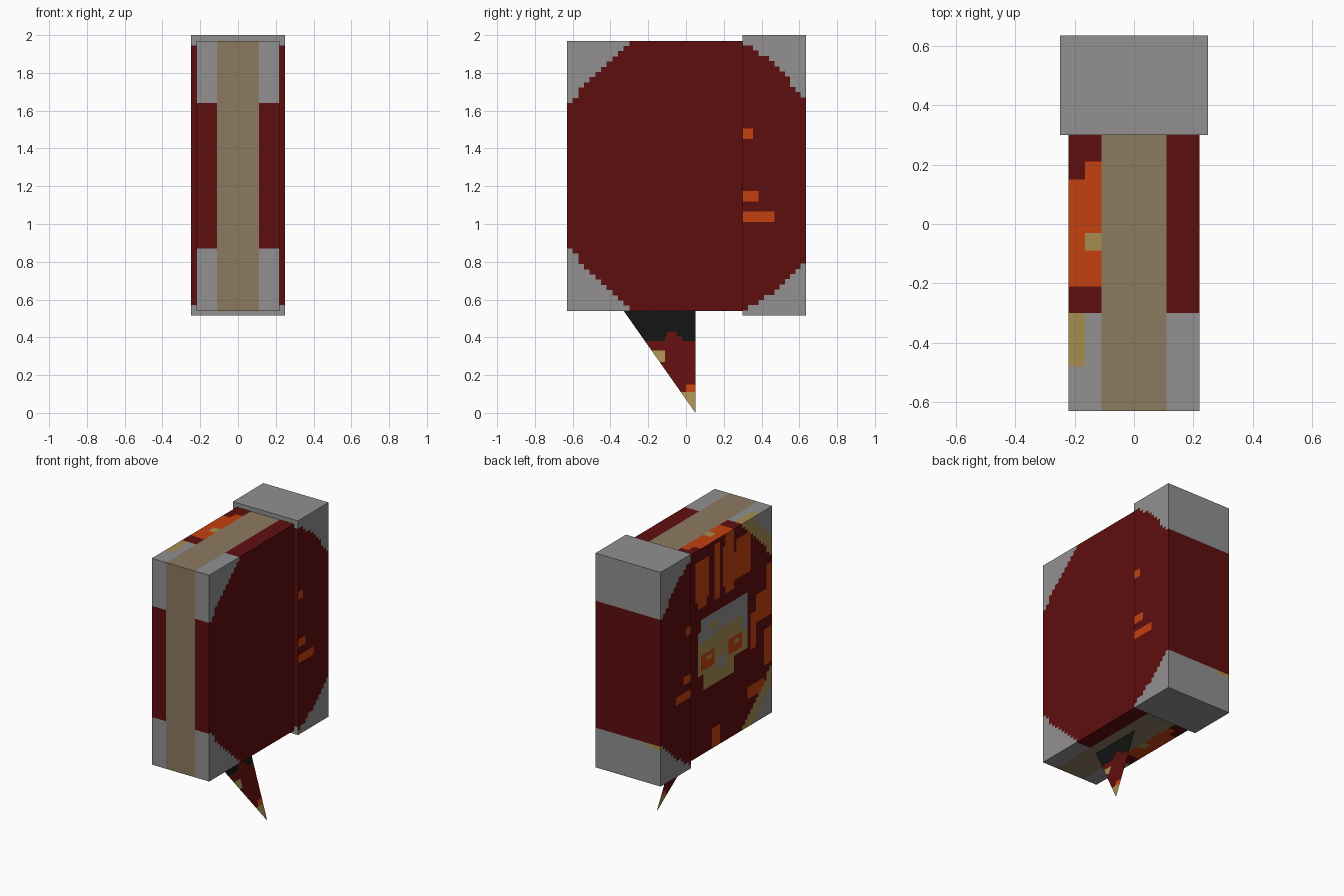
import bpy, bmesh
from mathutils import Vector

if "Cube" in bpy.data.objects:
    bpy.data.objects.remove(bpy.data.objects["Cube"])

# Flat colours (linear)
PALETTE = [
    ("dark_red", (0.114, 0.0045, 0.0048)),
    ("metal_grey", (0.287, 0.280, 0.283)),
    ("page_tan", (0.263, 0.195, 0.117)),
    ("flame_orange", (0.55, 0.051, 0.005)),
    ("old_gold", (0.381, 0.270, 0.078)),
    ("black", (0.006, 0.006, 0.006)),
]
RED, GREY, TAN, ORANGE, GOLD, BLACK = range(6)
MATS = []
for name, c in PALETTE:
    m = bpy.data.materials.new(name)
    m.diffuse_color = (*c, 1)
    m.use_nodes = True
    m.node_tree.nodes["Principled BSDF"].inputs["Base Color"].default_value = m.diffuse_color
    MATS.append(m)


def cut(bm, axis, values):
    """Slice the whole mesh with planes across one axis."""
    no = Vector([float(i == axis) for i in range(3)])
    for v in values:
        bmesh.ops.bisect_plane(bm, geom=bm.verts[:] + bm.edges[:] + bm.faces[:],
                               plane_co=no * v, plane_no=no, dist=1e-5)


def steps(a, b, n):
    return [a + (b - a) * i / n for i in range(1, n)]


def finish(bm, name, rule):
    """Colour each cell by rule and make the object."""
    bm.normal_update()
    for f in bm.faces:
        f.material_index = rule(f.calc_center_median(), f.normal)
    me = bpy.data.meshes.new(name)
    bm.to_mesh(me)
    bm.free()
    for m in MATS:
        me.materials.append(m)
    ob = bpy.data.objects.new(name, me)
    bpy.context.collection.objects.link(ob)
    return ob


def box(lo, hi):
    bm = bmesh.new()
    bmesh.ops.create_cube(bm, size=1)
    for v in bm.verts:
        v.co = [(lo[i] + hi[i]) / 2 + v.co[i] * (hi[i] - lo[i]) for i in range(3)]
    return bm


def pick(a, b, patches, base):
    """Last matching painted rectangle wins: (colour, a0, b0, a1, b1)."""
    for col, a0, b0, a1, b1 in patches:
        if a0 < a < a1 and b0 < b < b1:
            base = col
    return base


def corner(u, v):
    """Rounded stepped corner guard; u and v run 0..1 into the corner."""
    return u > 0 and v > 0 and u ** 1.25 + v ** 1.25 > 0.88


# Painted left cover: flames, then skull (y, z rectangles)
FLAMES = [
    (ORANGE, 0.05, 1.62, 0.20, 1.90), (ORANGE, 0.10, 1.55, 0.17, 1.70),
    (ORANGE, -0.05, 1.55, 0.01, 1.94), (ORANGE, -0.38, 1.62, -0.10, 1.90),
    (ORANGE, -0.22, 1.55, -0.13, 1.97), (RED, -0.25, 1.80, -0.20, 1.97),
    (ORANGE, -0.63, 1.22, -0.46, 1.42), (ORANGE, -0.63, 1.40, -0.56, 1.58),
    (ORANGE, -0.63, 0.90, -0.54, 1.15), (ORANGE, -0.54, 0.74, -0.37, 0.82),
    (ORANGE, -0.06, 0.54, 0.03, 0.67), (ORANGE, -0.45, 1.05, -0.40, 1.30),
]
SKULL = [
    (GREY, -0.36, 1.33, 0.14, 1.48), (GOLD, -0.36, 1.10, 0.19, 1.34),
    (GREY, -0.36, 1.22, -0.30, 1.36), (GREY, 0.00, 1.30, 0.19, 1.40),
    (GOLD, -0.02, 1.36, 0.05, 1.42), (GOLD, -0.22, 0.97, 0.12, 1.12),
    (ORANGE, -0.01, 1.12, 0.14, 1.24), (GOLD, 0.02, 1.16, 0.09, 1.20),
    (ORANGE, -0.30, 1.12, -0.15, 1.24), (GOLD, -0.26, 1.16, -0.20, 1.20),
    (GREY, -0.13, 1.05, -0.03, 1.14),
]
TOP_PAINT = [
    (ORANGE, -0.22, -0.205, -0.11, 0.14), (ORANGE, -0.17, 0.13, -0.11, 0.205),
    (GOLD, -0.18, -0.08, -0.11, -0.03), (GOLD, -0.22, -0.47, -0.165, -0.30),
]


def body_rule(c, n):
    x, y, z = c
    if abs(n.x) > 0.5:                                   # covers
        col = pick(y, z, FLAMES + SKULL, RED) if n.x < 0 else RED
        if corner((-0.30 - y) / 0.33, max(z - 1.64, 0.87 - z) / 0.33):
            edge = n.x < 0 and (-0.30 - y) + max(z - 1.64, 0.87 - z) < 0.44
            col = GOLD if edge else GREY
        return col
    if abs(x) < 0.11:                                    # page edges
        return TAN
    if abs(n.y) > 0.5:
        return RED if 0.87 < z < 1.64 else GREY
    base = RED if y > -0.30 else GREY
    return pick(x, y, TOP_PAINT, base)


bm = box((-0.22, -0.63, 0.54), (0.22, 0.30, 1.97))
cut(bm, 0, (-0.165, -0.11, 0.11))
cut(bm, 1, steps(-0.63, 0.30, 31))
cut(bm, 2, steps(0.54, 1.97, 52))
finish(bm, "book_block", body_rule)

# Spine with corner guards and flame flecks
FLECKS = [
    (ORANGE, 0.30, 1.455, 0.36, 1.505), (ORANGE, 0.30, 1.12, 0.38, 1.175),
    (ORANGE, 0.30, 1.01, 0.47, 1.065),
]


def spine_rule(c, n):
    x, y, z = c
    if abs(n.z) > 0.5:
        return GREY
    if n.y > 0.5:
        if x < -0.15 and 0.76 < z < 0.79:
            return GOLD
        return RED if 0.79 < z < 1.67 else GREY
    if n.y < -0.5:
        return RED if 0.57 < z < 1.945 else GREY
    if z > 1.96 or z < 0.54:
        return GREY
    if corner((y - 0.30) / 0.335, max((z - 1.67) / 0.32, (0.79 - z) / 0.27)):
        return GREY
    return pick(y, z, FLECKS, RED)


bm = box((-0.25, 0.30, 0.515), (0.25, 0.635, 2.0))
cut(bm, 0, (-0.15,))
cut(bm, 1, steps(0.30, 0.635, 12))
cut(bm, 2, steps(0.515, 2.0, 54))
finish(bm, "spine", spine_rule)


# Ribbon: a thin slanted triangle hanging below the pages
def ribbon_rule(c, n):
    return pick(c.y, c.z, [
        (BLACK, -0.4, 0.38, 0.1, 0.6), (RED, -0.11, 0.37, -0.02, 0.405),
        (RED, -0.10, 0.37, -0.05, 0.43), (GOLD, -0.25, 0.27, -0.11, 0.33),
        (ORANGE, 0.0, 0.11, 0.1, 0.15), (GOLD, -0.2, -0.1, 0.1, 0.11)], RED)


bm = bmesh.new()
bm.faces.new([bm.verts.new(p) for p in
              ((0.035, -0.33, 0.54), (0.19, 0.05, 0.0), (0.035, 0.05, 0.54))])
cut(bm, 1, (-0.17, -0.11, -0.10, -0.05, -0.02, 0.0))
cut(bm, 2, (0.11, 0.15, 0.27, 0.33, 0.38, 0.405, 0.43))
finish(bm, "ribbon_bookmark", ribbon_rule)
